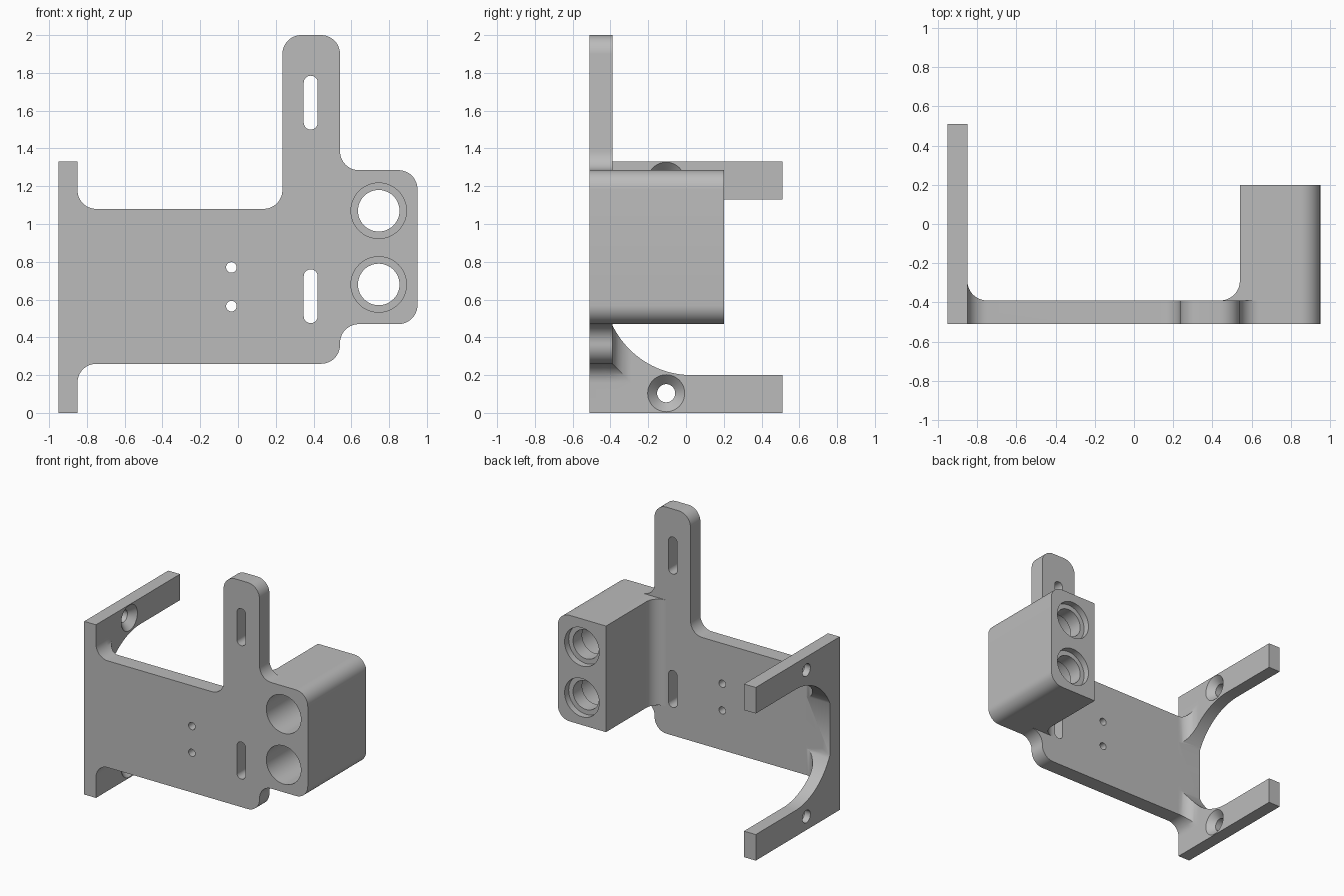
import bpy, bmesh
from math import sin, cos, pi, acos
from mathutils import Vector

cube = bpy.data.objects.get("Cube")
if cube:
    bpy.data.objects.remove(cube, do_unlink=True)

grey = bpy.data.materials.new("plain grey")
grey.use_nodes = True
colour = (0.5, 0.5, 0.5, 1)
grey.diffuse_color = colour
grey.node_tree.nodes["Principled BSDF"].inputs["Base Color"].default_value = colour

R = 0.1                      # common fillet radius
FRONT, FACE = -0.51, -0.39   # plate front and back
PLACE = {"x": lambda u, v, w: (w, u, v),
         "y": lambda u, v, w: (u, w, v),
         "z": lambda u, v, w: (u, v, w)}


def rounded(corners, steps=12):
    """Replace square corners marked True by fillet arcs."""
    out = []
    for i, (u, v, fillet) in enumerate(corners):
        p = Vector((u, v))
        if not fillet:
            out.append(p)
            continue
        a = (Vector(corners[i - 1][:2]) - p).normalized()
        b = (Vector(corners[(i + 1) % len(corners)][:2]) - p).normalized()
        c = p + R * (a + b)
        for k in range(steps + 1):
            t = k / steps * pi / 2
            out.append(c - R * (b * cos(t) + a * sin(t)))
    return out


def arc(u, v, r, start, end, steps=24):
    return [(u + r * cos(start + (end - start) * k / steps),
             v + r * sin(start + (end - start) * k / steps)) for k in range(steps + 1)]


def loft(name, axis, sections):
    """Solid through matching outlines, each (points, position along axis)."""
    bm = bmesh.new()
    rings = [[bm.verts.new(PLACE[axis](u, v, w)) for u, v in pts] for pts, w in sections]
    n = len(rings[0])
    bm.faces.new(rings[0])
    bm.faces.new(rings[-1])
    for lower, upper in zip(rings, rings[1:]):
        for i in range(n):
            j = (i + 1) % n
            bm.faces.new((lower[i], lower[j], upper[j], upper[i]))
    bmesh.ops.recalc_face_normals(bm, faces=bm.faces)
    mesh = bpy.data.meshes.new(name)
    bm.to_mesh(mesh)
    bm.free()
    mesh.materials.append(grey)
    ob = bpy.data.objects.new(name, mesh)
    bpy.context.collection.objects.link(ob)
    return ob


def prism(name, axis, pts, lo, hi):
    return loft(name, axis, [(pts, lo), (pts, hi)])


def rect(u0, u1, v0, v1):
    return [(u0, v0), (u1, v0), (u1, v1), (u0, v1)]


def bore(axis, u, v, rings):
    """Round cutter from (radius, position) pairs."""
    return loft("bore", axis, [(arc(u, v, r, 0, 2 * pi * 47 / 48, 47), w) for r, w in rings])


def combine(target, tool, operation):
    mod = target.modifiers.new("boolean", "BOOLEAN")
    mod.operation, mod.solver, mod.object = operation, "EXACT", tool
    bpy.context.view_layer.objects.active = target
    bpy.ops.object.modifier_apply(modifier=mod.name)
    bpy.data.objects.remove(tool, do_unlink=True)


# Front plate outline with the raised tab
outline = rounded([
    (-0.95, 0, False), (-0.85, 0, False), (-0.85, 0.26, True), (0.54, 0.26, True),
    (0.54, 0.47, True), (0.95, 0.47, True), (0.95, 1.285, True), (0.54, 1.285, True),
    (0.54, 2, True), (0.235, 2, True), (0.235, 1.08, True), (-0.85, 1.08, True),
    (-0.85, 1.33, False), (-0.95, 1.33, False)])
bracket = prism("bracket", "y", outline, FRONT, FACE)

# Side arm with inner fillet, trimmed to the plate outline
arm = prism("side_arm", "z", rect(-0.95, -0.85, -0.45, 0.51), 0, 1.33)
web = prism("arm_fillet", "z", rounded([
    (-0.9, -0.45, False), (-0.74, -0.45, False), (-0.74, FACE, False),
    (-0.85, FACE, True), (-0.85, -0.28, False), (-0.9, -0.28, False)]), 0.1, 1.25)
combine(web, prism("trim", "y", outline, -0.6, 0), "INTERSECT")
combine(arm, web, "UNION")

# Arched opening that forks the arm
cy, cz, cr = 0.03, 0.665, 0.465
clip = acos((FACE - cy) / cr)
arch = ([(1, cz + cr)] + arc(cy, cz, cr, pi / 2, clip)
        + arc(cy, cz, cr, 2 * pi - clip, 1.5 * pi) + [(1, cz - cr)])
combine(arm, prism("arch", "x", arch, -1.1, -0.6), "DIFFERENCE")
combine(bracket, arm, "UNION")

# Deep block with rounded outer edges and inner fillet
block = prism("block", "y", rounded([
    (0.54, 0.47, False), (0.95, 0.47, True), (0.95, 1.285, True), (0.54, 1.285, False)]),
    -0.45, 0.2)
web = prism("block_fillet", "z", rounded([
    (0.6, -0.45, False), (0.6, -0.28, False), (0.54, -0.28, False),
    (0.54, FACE, True), (0.43, FACE, False), (0.43, -0.45, False)]), 0.47, 1.285)
combine(block, web, "UNION")
combine(bracket, block, "UNION")

# Stepped bores through the block
for z in (0.68, 1.07):
    combine(bracket, bore("y", 0.745, z, [
        (0.147, -0.6), (0.147, 0.04), (0.11, 0.04), (0.11, 0.15),
        (0.147, 0.15), (0.147, 0.3)]), "DIFFERENCE")

# Slots and pin holes in the plate
for lo, hi in ((0.475, 0.76), (1.5, 1.785)):
    r = 0.037
    slot = arc(0.385, hi - r, r, 0, pi) + arc(0.385, lo + r, r, pi, 2 * pi)
    combine(bracket, prism("slot", "y", slot, -0.6, -0.3), "DIFFERENCE")
for z in (0.565, 0.77):
    combine(bracket, bore("y", -0.035, z, [(0.028, -0.6), (0.028, -0.3)]), "DIFFERENCE")

# Countersunk screw holes in the arm forks
for z in (0.104, 1.229):
    combine(bracket, bore("x", -0.105, z, [
        (0.048, -1), (0.048, -0.9), (0.098, -0.85), (0.098, -0.8)]), "DIFFERENCE")

bpy.ops.object.select_all(action="DESELECT")
bracket.select_set(True)
bpy.context.view_layer.objects.active = bracket
bpy.ops.object.shade_smooth_by_angle(angle=pi / 6)
